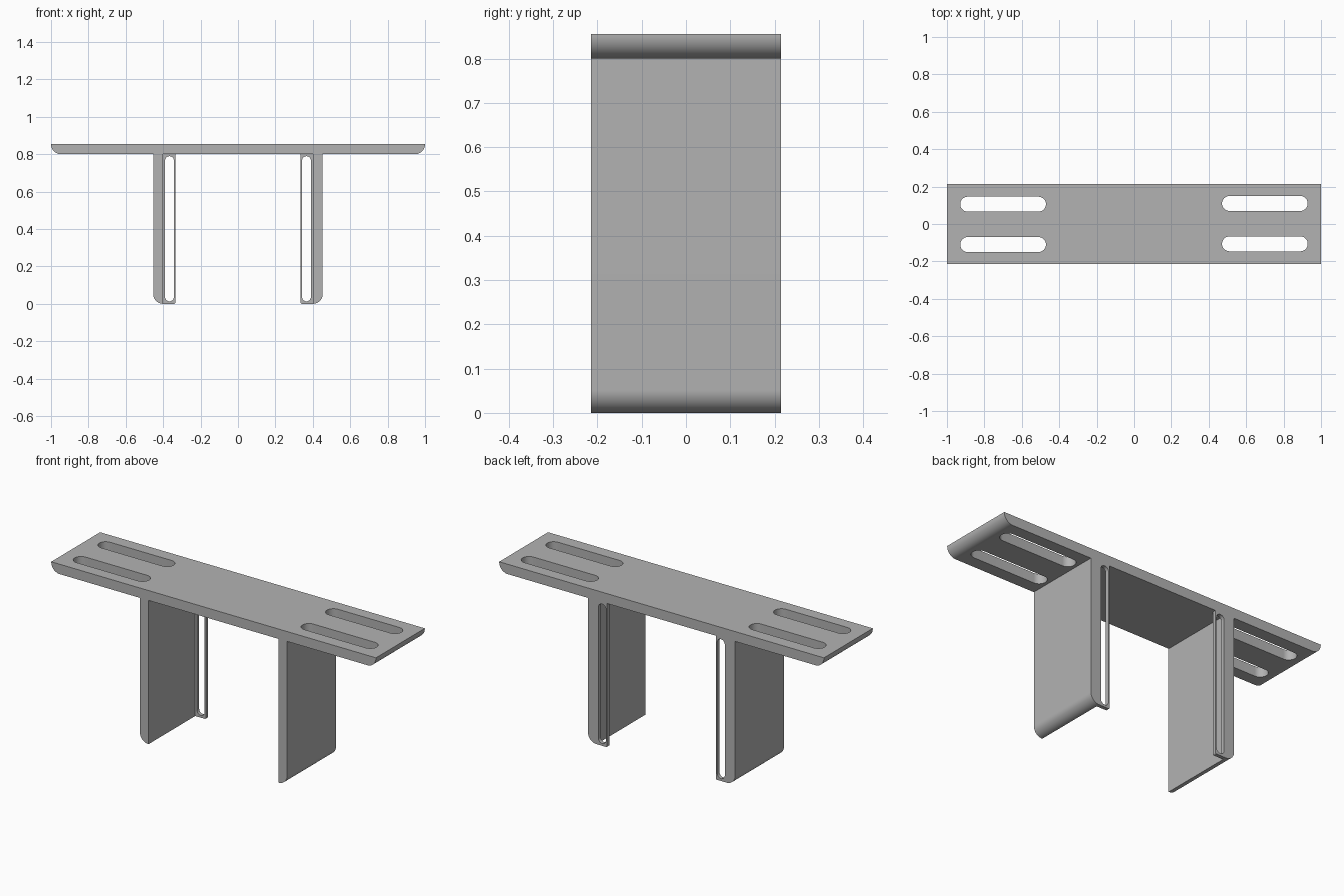
import bpy
import bmesh
from math import cos, sin, pi
from mathutils import Vector

default = bpy.data.objects.get("Cube")
if default:
    bpy.data.objects.remove(default, do_unlink=True)

DEPTH = 0.43            # full y depth
TOP, UNDER = 0.855, 0.80
THICK = TOP - UNDER
LEG_IN, LEG_OUT = 0.40, 0.453
FLANGE_IN = 0.335
FLANGE_T = 0.02

grey = bpy.data.materials.new("plain_grey")
grey.use_nodes = True
grey.diffuse_color = (0.45, 0.45, 0.45, 1)
grey.node_tree.nodes["Principled BSDF"].inputs["Base Color"].default_value = grey.diffuse_color


def arc(cx, cy, r, start, end, steps=16):
    return [(cx + r * cos(start + (end - start) * i / steps),
             cy + r * sin(start + (end - start) * i / steps)) for i in range(steps + 1)]


def prism(name, outline, place, sweep):
    """Sweep a 2D outline, mapped to 3D by place, along a vector."""
    bm = bmesh.new()
    face = bm.faces.new([bm.verts.new(place(*p)) for p in outline])
    swept = bmesh.ops.extrude_face_region(bm, geom=[face])["geom"]
    bmesh.ops.translate(bm, vec=Vector(sweep),
                        verts=[g for g in swept if isinstance(g, bmesh.types.BMVert)])
    bmesh.ops.recalc_face_normals(bm, faces=bm.faces)
    mesh = bpy.data.meshes.new(name)
    bm.to_mesh(mesh)
    bm.free()
    mesh.materials.append(grey)
    obj = bpy.data.objects.new(name, mesh)
    bpy.context.collection.objects.link(obj)
    return obj


def stadium(u, v, half_length, r):
    """Round-ended slot outline, long in u."""
    d = half_length - r
    return arc(u + d, v, r, -pi / 2, pi / 2) + arc(u - d, v, r, pi / 2, 3 * pi / 2)


def activate(obj):
    bpy.ops.object.select_all(action='DESELECT')
    obj.select_set(True)
    bpy.context.view_layer.objects.active = obj


def cut(obj, cutter):
    cutter.hide_render = True
    mod = obj.modifiers.new("slot", 'BOOLEAN')
    mod.operation, mod.solver, mod.object = 'DIFFERENCE', 'EXACT', cutter
    activate(obj)
    bpy.ops.object.modifier_apply(modifier=mod.name)
    bpy.data.objects.remove(cutter, do_unlink=True)


def smooth(obj):
    activate(obj)
    bpy.ops.object.shade_smooth_by_angle(angle=pi / 6)


# Top plate with rounded lower ends
R = THICK - 0.002
outline = ([(-1, TOP)] + arc(-1 + R, UNDER + R, R, pi, 1.5 * pi)
           + arc(1 - R, UNDER + R, R, 1.5 * pi, 2 * pi) + [(1, TOP)])
plate = prism("top_plate", outline, lambda x, z: (x, -DEPTH / 2, z), (0, DEPTH, 0))

# Four long slots through the plate
for sx in (-1, 1):
    for sy in (-1, 1):
        cut(plate, prism("slot_cutter", stadium(sx * 0.7, sy * 0.108 + sx * 0.002, 0.229, 0.04),
                         lambda x, y: (x, y, UNDER - 0.1), (0, 0, 0.3)))
smooth(plate)

# Legs, each with a slotted flange on the inner back edge
for side, s in (("left", 1), ("right", -1)):
    r = LEG_OUT - LEG_IN - 0.001
    profile = ([(LEG_IN, UNDER), (LEG_IN, 0)]
               + arc(LEG_OUT - r, r, r, -pi / 2, 0) + [(LEG_OUT, UNDER)])
    leg = prism(side + "_leg", profile,
                lambda x, z: (s * x, -DEPTH / 2, z), (0, DEPTH, 0))
    smooth(leg)

    corner = 0.006
    panel = ([(LEG_IN, UNDER), (FLANGE_IN, UNDER)]
             + arc(FLANGE_IN + corner, corner, corner, pi, 1.5 * pi, 6) + [(LEG_IN, 0)])
    flange = prism(side + "_flange", panel,
                   lambda x, z: (s * x, DEPTH / 2, z), (0, -FLANGE_T, 0))
    cut(flange, prism("slot_cutter", stadium(0.401, 0.366, 0.388, 0.0235),
                      lambda z, x: (s * x, DEPTH / 2 + 0.1, z), (0, -0.2, 0)))
    smooth(flange)
